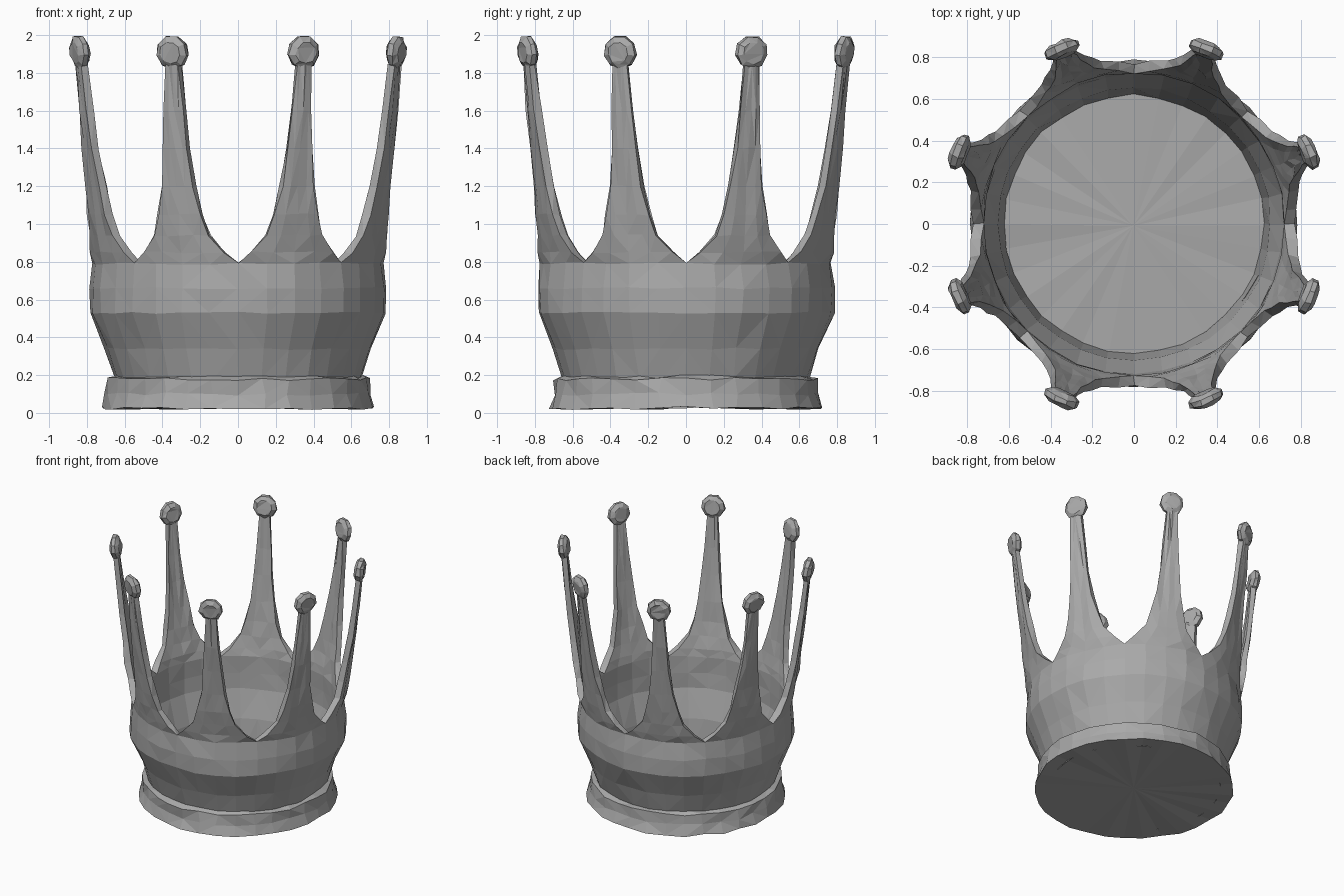
import bpy, bmesh, math, random
from mathutils import Vector, Matrix

if "Cube" in bpy.data.objects:
    bpy.data.objects.remove(bpy.data.objects["Cube"])

random.seed(4)
metal = bpy.data.materials.new("grey metal")
metal.diffuse_color = (0.4, 0.4, 0.4, 1)
metal.use_nodes = True
metal.node_tree.nodes["Principled BSDF"].inputs["Base Color"].default_value = metal.diffuse_color
POINTS = 8
STEP = 2 * math.pi / POINTS


def polar(r, a, z):
    return Vector((r * math.cos(a), r * math.sin(a), z))


def finish(bm, name, jitter=0.0):
    """Merge, dent slightly for the hammered look, and make a flat-shaded object."""
    bmesh.ops.remove_doubles(bm, verts=bm.verts, dist=0.0005)
    for v in bm.verts:
        v.co += Vector([random.uniform(-jitter, jitter) for _ in range(3)])
        v.co.z = max(v.co.z, 0)
    bmesh.ops.triangulate(bm, faces=bm.faces)
    bmesh.ops.recalc_face_normals(bm, faces=bm.faces)
    me = bpy.data.meshes.new(name)
    bm.to_mesh(me)
    bm.free()
    me.materials.append(metal)
    ob = bpy.data.objects.new(name, me)
    bpy.context.collection.objects.link(ob)
    return ob


# Band and spikes: rows of (outer z, outer radius, inner z, inner radius, half angle in degrees)
rows = [(0.18, 0.655, 0.03, 0.62, 22.5),
        (0.34, 0.705, 0.32, 0.655, 22.5),
        (0.53, 0.785, 0.54, 0.72, 22.5),
        (0.66, 0.785, 0.66, 0.725, 22.5),
        (0.79, 0.77, 0.79, 0.725, 22.5),
        (0.85, 0.785, 0.85, 0.735, 17.0),
        (0.94, 0.80, 0.94, 0.755, 11.2),
        (1.05, 0.82, 1.05, 0.775, 8.6),
        (1.20, 0.84, 1.20, 0.797, 6.2),
        (1.40, 0.868, 1.40, 0.828, 4.5),
        (1.60, 0.893, 1.60, 0.853, 3.4),
        (1.85, 0.92, 1.85, 0.88, 2.5)]
RIM = 4
COLS = 4
bm = bmesh.new()
for s in range(POINTS):
    mid = (s + 0.5) * STEP
    out, inn = [], []
    for zo, ro, zi, ri, half in rows:
        angs = [mid + math.radians(half) * (2 * c / COLS - 1) for c in range(COLS + 1)]
        out.append([bm.verts.new(polar(ro, a, zo)) for a in angs])
        inn.append([bm.verts.new(polar(ri, a, zi)) for a in angs])
    for i in range(len(rows) - 1):
        for c in range(COLS):
            for g in (out, inn):
                bm.faces.new((g[i][c], g[i][c + 1], g[i + 1][c + 1], g[i + 1][c]))
        if i >= RIM:
            for c in (0, COLS):
                bm.faces.new((out[i][c], out[i + 1][c], inn[i + 1][c], inn[i][c]))
    for c in range(COLS):
        bm.faces.new((out[-1][c], out[-1][c + 1], inn[-1][c + 1], inn[-1][c]))
finish(bm, "band_and_spikes", 0.006)

# Base ring with a closed floor
bm = bmesh.new()
SEG = 32
profile = [(0.645, 0.195), (0.695, 0.18), (0.70, 0.10), (0.72, 0.025)]
rings = [[bm.verts.new(polar(r, 2 * math.pi * k / SEG, z)) for k in range(SEG)]
         for r, z in profile]
centre = bm.verts.new((0, 0, 0.025))
for k in range(SEG):
    n = (k + 1) % SEG
    for a, b in zip(rings, rings[1:]):
        bm.faces.new((a[k], a[n], b[n], b[k]))
    bm.faces.new((rings[-1][k], rings[-1][n], centre))
finish(bm, "base_ring_and_floor", 0.009)

# Flattened knobs on the spike tips
bm = bmesh.new()
for s in range(POINTS):
    a = (s + 0.5) * STEP
    place = (Matrix.Translation(polar(0.906, a, 1.91)) @ Matrix.Rotation(a, 4, 'Z')
             @ Matrix.Rotation(math.radians(90 + 7), 4, 'Y'))
    loops = []
    for h, r in ((-0.034, 0.058), (-0.014, 0.088), (0.014, 0.088), (0.034, 0.058)):
        loops.append([bm.verts.new(place @ polar(r, 2 * math.pi * k / 9, h)) for k in range(9)])
    for p, q in zip(loops, loops[1:]):
        for k in range(9):
            n = (k + 1) % 9
            bm.faces.new((p[k], p[n], q[n], q[k]))
    bm.faces.new(loops[0])
    bm.faces.new(loops[-1])
finish(bm, "spike_knobs", 0.004)
